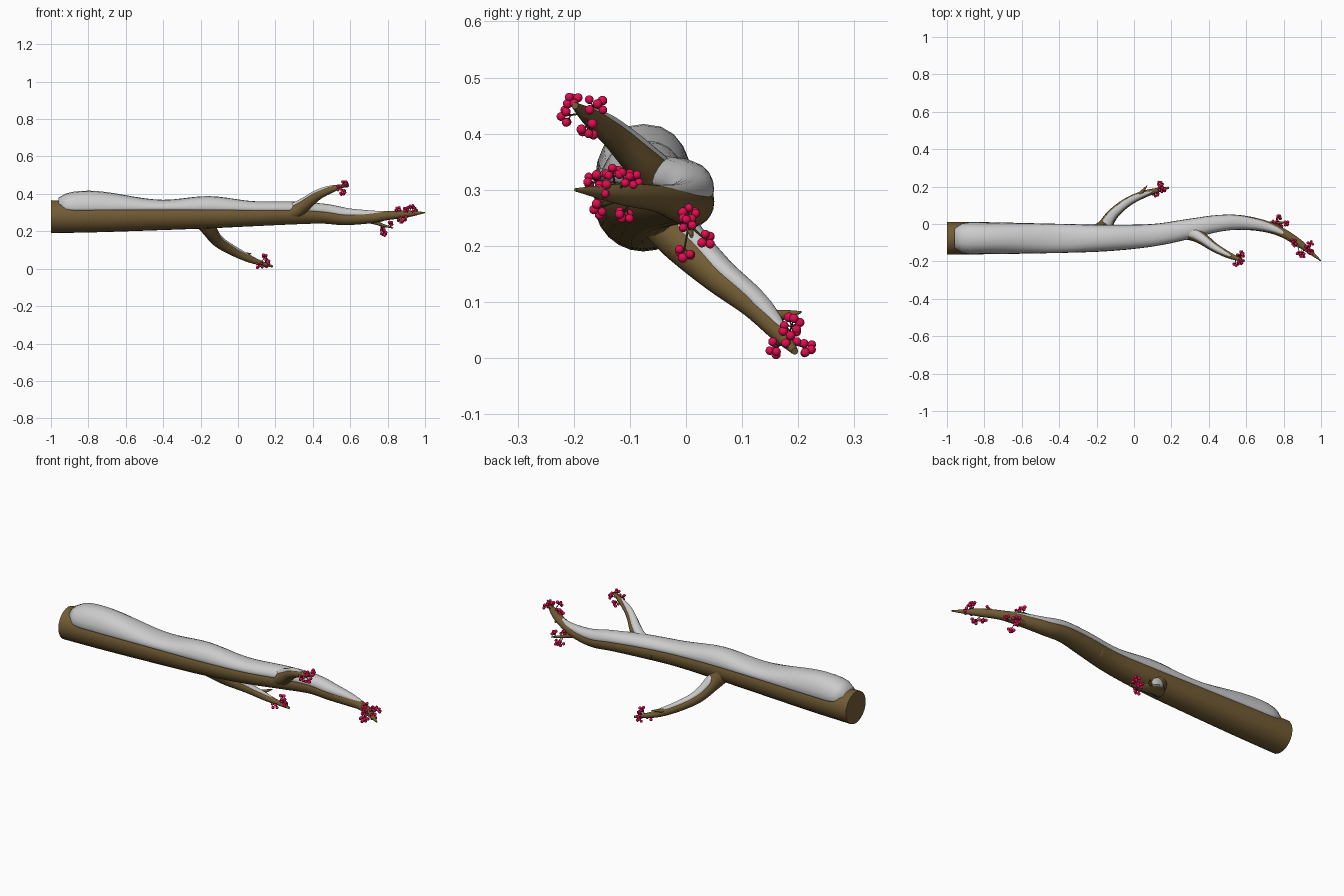
import bpy, bmesh, math, random
from mathutils import Vector, Matrix

if "Cube" in bpy.data.objects:
    bpy.data.objects.remove(bpy.data.objects["Cube"])

random.seed(4)


def material(name, rgb):
    m = bpy.data.materials.new(name)
    m.diffuse_color = (*rgb, 1)
    m.use_nodes = True
    m.node_tree.nodes["Principled BSDF"].inputs["Base Color"].default_value = m.diffuse_color
    return m


BARK = material("bark", (0.17, 0.107, 0.035))
STEM = material("stem", (0.06, 0.05, 0.025))
BERRY = material("berry", (0.75, 0.004, 0.08))


def smooth_path(pts, steps=6):
    """Catmull-Rom interpolation of tuples of any length."""
    p = [Vector(q) for q in pts]
    p = [p[0] * 2 - p[1]] + p + [p[-1] * 2 - p[-2]]
    out = []
    for i in range(1, len(p) - 2):
        a, b, c, d = p[i - 1:i + 3]
        for k in range(steps):
            t = k / steps
            out.append(0.5 * (2 * b + (c - a) * t + (2 * a - 5 * b + 4 * c - d) * t ** 2
                              + (3 * b - a - 3 * c + d) * t ** 3))
    return out + [p[-2]]


def frame(path, i):
    t = Vector(path[min(i + 1, len(path) - 1)][:3]) - Vector(path[max(i - 1, 0)][:3])
    t.normalize()
    side = t.cross(Vector((0, 0, 1))).normalized()
    return Vector(path[i][:3]), side, side.cross(t)


def loft(bm, rings):
    rows = [[bm.verts.new(v) for v in r] for r in rings]
    n = len(rows[0])
    for a, b in zip(rows, rows[1:]):
        for j in range(n):
            bm.faces.new((a[j], a[(j + 1) % n], b[(j + 1) % n], b[j]))
    bm.faces.new(rows[0][::-1])
    bm.faces.new(rows[-1])


def finish(bm, name, mat=None, angle=50):
    bmesh.ops.recalc_face_normals(bm, faces=bm.faces)
    me = bpy.data.meshes.new(name)
    bm.to_mesh(me)
    bm.free()
    ob = bpy.data.objects.new(name, me)
    bpy.context.collection.objects.link(ob)
    if mat:
        me.materials.append(mat)
    bpy.ops.object.select_all(action='DESELECT')
    bpy.context.view_layer.objects.active = ob
    ob.select_set(True)
    bpy.ops.object.shade_smooth_by_angle(angle=math.radians(angle))
    return ob


def tube(bm, path, sides):
    rings = []
    for i, p in enumerate(path):
        c, s, u = frame(path, i)
        rings.append([c + p[3] * (s * math.cos(a) + u * math.sin(a))
                      for a in (math.tau * k / sides for k in range(sides))])
    loft(bm, rings)


def limb(name, pts, sides=20):
    path = smooth_path(pts)
    bm = bmesh.new()
    tube(bm, path, sides)
    finish(bm, name, BARK)
    return path


def snow(name, path, start, end, width, seat, depth, round_start):
    """Lens of snow sitting on the upper side of a limb."""
    sub = [p for p in path if start <= p[0] <= end]
    bm, rings, n = bmesh.new(), [], len(sub)
    ts = [i / (n - 1) for i in range(n)]
    # extra close rings make the blunt ends round
    for i, t in enumerate(ts):
        c, s, u = frame(sub, i)
        r = sub[i][3]
        k = min(1, ((1 - t) / 0.25 + 0.004) ** 0.5)
        k *= min(1, (t / round_start + 0.1) ** 0.4)
        w, base = r * width * (0.35 + 0.65 * k), r * (seat + (1 - k) * 0.25)
        h = max(0.004, (r + depth(c.x) * k - base))
        ring = []
        for j in range(20):
            a = math.tau * j / 20
            x, y = math.cos(a), math.sin(a)
            x = math.copysign(abs(x) ** 0.85, x)
            y = y * h if y > 0 else y * r * 0.3
            ring.append(c + s * x * w + u * (base + y))
        rings.append(ring)
    loft(bm, rings)
    finish(bm, name, None, 70)


# Wood: (x, y, z, radius)
main = limb("main_branch", [
    (-1, -.076, .278, .088), (-.75, -.076, .28, .085), (-.45, -.077, .284, .079),
    (-.15, -.075, .287, .071), (.1, -.06, .288, .06), (.3, -.025, .29, .053),
    (.45, .003, .286, .045), (.57, .008, .272, .039), (.7, -.012, .273, .031),
    (.8, -.05, .284, .024), (.9, -.115, .292, .019), (.999, -.197, .3, .003)], 24)
upper = limb("upper_side_branch", [
    (.2, -.03, .282, .045), (.3, -.045, .305, .042), (.36, -.075, .342, .033),
    (.43, -.125, .393, .024), (.51, -.168, .427, .017), (.59, -.198, .45, .006)])
lower = limb("lower_side_branch", [
    (-.19, -.05, .265, .05), (-.155, -.01, .21, .039), (-.11, .055, .147, .03),
    (-.03, .12, .095, .024), (.07, .165, .048, .018), (.185, .194, .012, .006)])
limb("small_twig", [
    (.66, -.005, .268, .02), (.72, .0, .252, .013), (.77, .006, .234, .008),
    (.83, .01, .217, .003)], 12)
limb("lower_spur", [(.02, .15, .075, .012), (.05, .18, .078, .008), (.07, .205, .082, .002)], 10)


def main_depth(x):
    pts = [(-1, .035), (-.8, .052), (-.4, .006), (-.15, .03), (.1, .012), (.35, .016),
           (.5, .018), (.65, .014), (.82, .006)]
    for (a, va), (b, vb) in zip(pts, pts[1:]):
        if x <= b:
            t = (x - a) / (b - a)
            return va + (vb - va) * t * t * (3 - 2 * t)
    return .004


# Snow caps
snow("snow_main", main, -.999, .81, .99, .5, main_depth, .03)
snow("snow_upper", upper, .27, .53, .72, .66, lambda x: .007, .1)
snow("snow_lower", lower, -.17, .09, .72, .66, lambda x: .006, .1)

# Berry bunches: root on the wood, then bunch centres
bunches = {
    "upper": [((.54, -.18, .437), [(.57, -.203, .46), (.575, -.162, .45),
                                  (.56, -.175, .408), (.545, -.213, .432)])],
    "lower": [((.12, .18, .03), [(.145, .19, .063), (.155, .185, .038),
                                (.115, .158, .018), (.14, .215, .018)])],
    "tip": [((.87, -.095, .29), [(.855, -.095, .315), (.87, -.11, .258), (.885, -.155, .268)]),
            ((.91, -.125, .293), [(.93, -.13, .33), (.94, -.105, .318), (.9, -.165, .318),
                                  (.945, -.15, .3)])],
    "twig": [((.76, .005, .238), [(.755, .005, .258), (.78, -.004, .188), (.775, .036, .21)]),
             ((.8, .008, .225), [(.815, .003, .24)])]}
for key, groups in bunches.items():
    berries, stems = bmesh.new(), bmesh.new()
    for root, centres in groups:
        root = Vector(root)
        for c in map(Vector, centres):
            out = (c - root).normalized()
            hub = c - out * .008
            tube(stems, [(*root, .0025), (*hub, .0018)], 6)
            axis = out.orthogonal()
            for k in range(5):
                ax = Matrix.Rotation(math.tau * k / 4 + random.uniform(-.3, .3), 3, out) @ axis
                p = c + (ax * .011 + out * random.uniform(-.006, .006) if k < 4 else out * .01)
                tube(stems, [(*hub, .0014), (*p, .0012)], 5)
                bmesh.ops.create_uvsphere(berries, u_segments=14, v_segments=9,
                                          radius=random.uniform(.0075, .0088),
                                          matrix=Matrix.Translation(p))
    finish(stems, "stems_" + key, STEM)
    finish(berries, "berries_" + key, BERRY)
